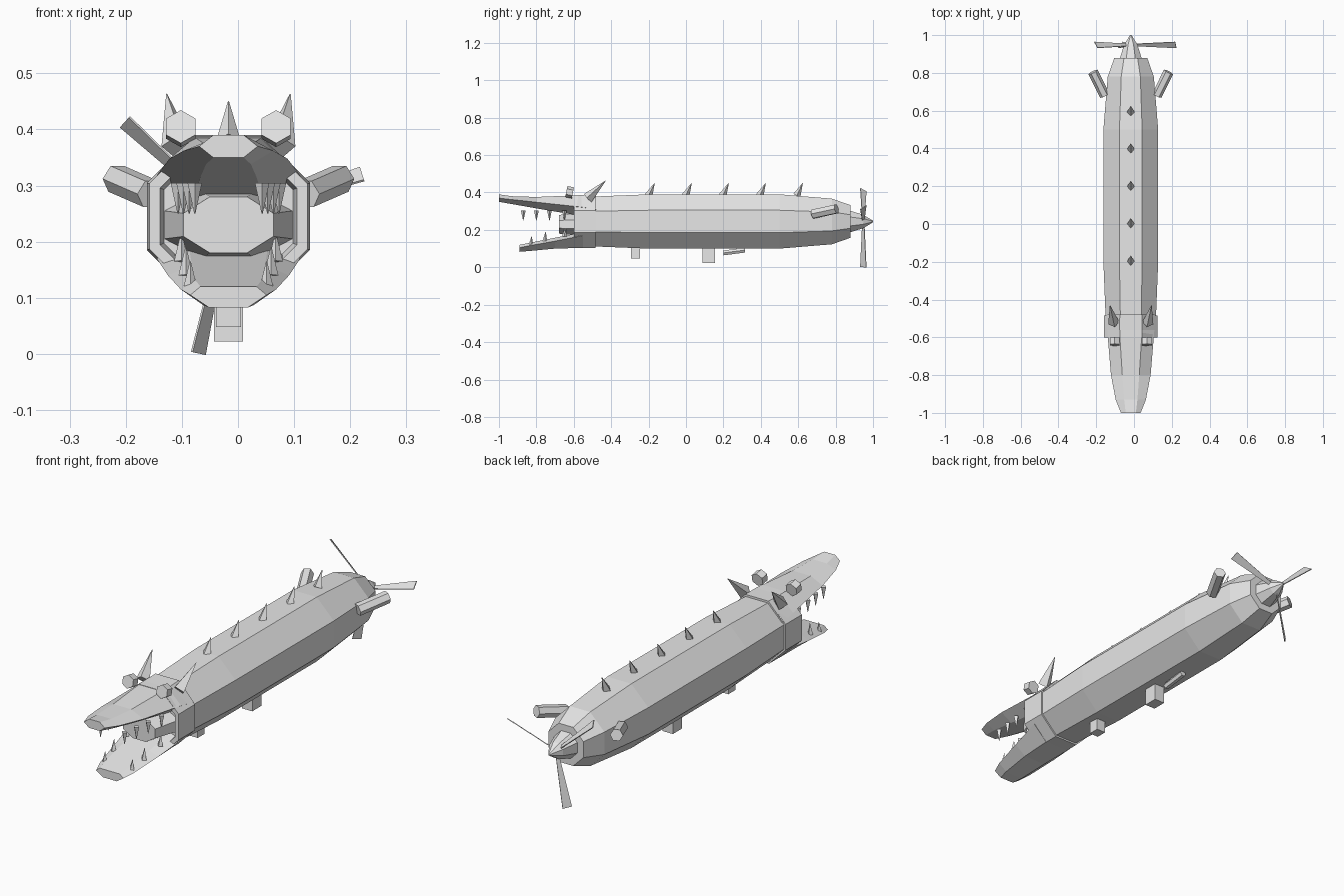
import bpy, math
from mathutils import Vector

if "Cube" in bpy.data.objects:
    bpy.data.objects.remove(bpy.data.objects["Cube"], do_unlink=True)

grey = bpy.data.materials.new("light_grey")
grey.use_nodes = True
COLOUR = (0.8, 0.8, 0.8, 1)
grey.diffuse_color = COLOUR
grey.node_tree.nodes["Principled BSDF"].inputs["Base Color"].default_value = COLOUR

CX, CZ = -0.017, 0.245   # hull axis


def make(name, verts, faces):
    mesh = bpy.data.meshes.new(name)
    mesh.from_pydata(verts, [], faces)
    mesh.materials.append(grey)
    obj = bpy.data.objects.new(name, mesh)
    bpy.context.collection.objects.link(obj)
    return obj


def loft(name, rings):
    """Closed skin through rings of equal point count."""
    n = len(rings[0])
    verts = [p for ring in rings for p in ring]
    faces = [(k * n + i, k * n + (i + 1) % n, (k + 1) * n + (i + 1) % n, (k + 1) * n + i)
             for k in range(len(rings) - 1) for i in range(n)]
    faces += [tuple(reversed(range(n))), tuple(range(len(verts) - n, len(verts)))]
    return make(name, verts, faces)


def octagon(y, r, wide=1, z=CZ):
    """Flat-topped octagon whose sides lie r from the centre."""
    rad = r / math.cos(math.pi / 8)
    angles = [math.pi / 8 + i * math.pi / 4 for i in range(8)]
    return [(CX + wide * rad * math.cos(a), y, z + rad * math.sin(a)) for a in reversed(angles)]


def jaw_ring(y, top, top_w, mid, mid_w, low, low_w):
    half = [(top_w, top), (mid_w, mid), (low_w, low)]
    pts = half + [(-w, z) for w, z in reversed(half)]
    return [(CX + w, y, z) for w, z in pts]


def prism(name, start, end, r0, r1, sides, turn=0.0):
    """Straight bar or spike between two points."""
    a, b = Vector(start), Vector(end)
    q = (b - a).to_track_quat('Z', 'Y')
    rings = []
    for centre, r in ((a, r0), (b, r1)):
        rings.append([centre + q @ Vector((r * math.cos(turn + i * math.tau / sides),
                                           r * math.sin(turn + i * math.tau / sides), 0))
                      for i in range(sides)])
    return loft(name, rings)


def box(name, size, loc):
    x, y, z = (s / 2 for s in size)
    rings = [[(loc[0] + sx * x, loc[1] + sy * y, loc[2] + h)
              for sx, sy in ((-1, -1), (1, -1), (1, 1), (-1, 1))] for h in (-z, z)]
    return loft(name, rings)


# Hull, collar and throat
loft("hull", [octagon(y, r) for y, r in
              ((-0.5, 0.133), (-0.2, 0.145), (0.5, 0.145), (0.78, 0.122), (0.88, 0.087))])
loft("collar", [octagon(y, r) for y, r in
                ((-0.485, 0.141), (-0.6, 0.141), (-0.6, 0.122), (-0.56, 0.115))])
loft("throat", [octagon(-0.68, 0.05, 1.6, 0.23), octagon(-0.56, 0.06, 1.9, 0.23)])

# Jaws
loft("upper_jaw", [jaw_ring(*s) for s in (
    (-1.0, .39, .027, .37, .052, .35, .027),
    (-.93, .38, .035, .362, .08, .338, .04),
    (-.8, .376, .045, .348, .105, .315, .05),
    (-.56, .386, .06, .322, .125, .275, .063),
    (-.48, .388, .058, .31, .132, .26, .063))])
loft("lower_jaw", [jaw_ring(*s) for s in (
    (-.89, .12, .05, .105, .068, .083, .035),
    (-.84, .13, .058, .115, .085, .087, .045),
    (-.7, .158, .065, .14, .108, .1, .055),
    (-.55, .188, .07, .17, .128, .104, .06))])

# Paired parts
for side, label in ((-1, "right"), (1, "left")):
    def at(x, y, z):
        return (CX + side * x, y, z)

    for i, y in enumerate((-0.87, -0.8, -0.73, -0.65)):
        x = 0.06 + 0.01 * i
        prism(f"upper_tooth_{label}_{i}", at(x, y, 0.305), at(x, y, 0.25), 0.013, 0.001, 4)
    for i, y in enumerate((-0.83, -0.755, -0.65)):
        x = 0.068 + 0.008 * i
        z = 0.115 + 0.025 * i
        prism(f"lower_tooth_{label}_{i}", at(x, y, z), at(x, y + 0.005, z + 0.05), 0.013, 0.001, 4)
    prism(f"eye_{label}", at(0.085, -0.64, 0.405), at(0.085, -0.605, 0.398),
          0.03, 0.03, 6, math.pi / 6 + math.pi / 3)
    prism(f"horn_{label}", at(0.09, -0.525, 0.37), at(0.11, -0.43, 0.463), 0.03, 0.001, 4)
    prism(f"tail_fin_{label}", at(0.138, 0.68, 0.285), at(0.2, 0.805, 0.312), 0.027, 0.027, 6)

# Back spikes
for i in range(5):
    y = -0.2 + 0.198 * i
    prism(f"back_spike_{i}", (CX, y, 0.383), (CX, y + 0.032, 0.45), 0.021, 0.001, 4)

# Belly boxes and rod
box("front_belly_box", (0.045, 0.05, 0.06), (CX, -0.27, 0.078))
box("rear_belly_box", (0.051, 0.065, 0.09), (CX, 0.122, 0.067))
prism("belly_rod", (CX, 0.2, 0.077), (CX, 0.315, 0.092), 0.015, 0.015, 6)

# Tail cone and propeller
loft("tail_cone", [octagon(y, r) for y, r in ((0.87, 0.06), (0.95, 0.035), (1.0, 0.004))])
for i in range(3):
    a = math.radians(17.6 + 120 * i)
    out = Vector((math.cos(a), 0, math.sin(a)))
    across = Vector((-math.sin(a) * 0.6, 0.8, math.cos(a) * 0.6))
    thick = out.cross(across) * 0.002
    hub = Vector((CX, 0.948, CZ))
    rings = []
    for dist, w in ((0.02, 0.007), (0.25, 0.02)):
        c = hub + out * dist
        rings.append([c + across * w + thick, c - across * w + thick,
                      c - across * w - thick, c + across * w - thick])
    loft(f"propeller_blade_{i}", rings)

# Consistent outward normals
import bmesh
for obj in bpy.context.collection.objects:
    if obj.type == 'MESH' and grey.name in obj.data.materials:
        bm = bmesh.new()
        bm.from_mesh(obj.data)
        bmesh.ops.recalc_face_normals(bm, faces=bm.faces)
        bm.to_mesh(obj.data)
        bm.free()
